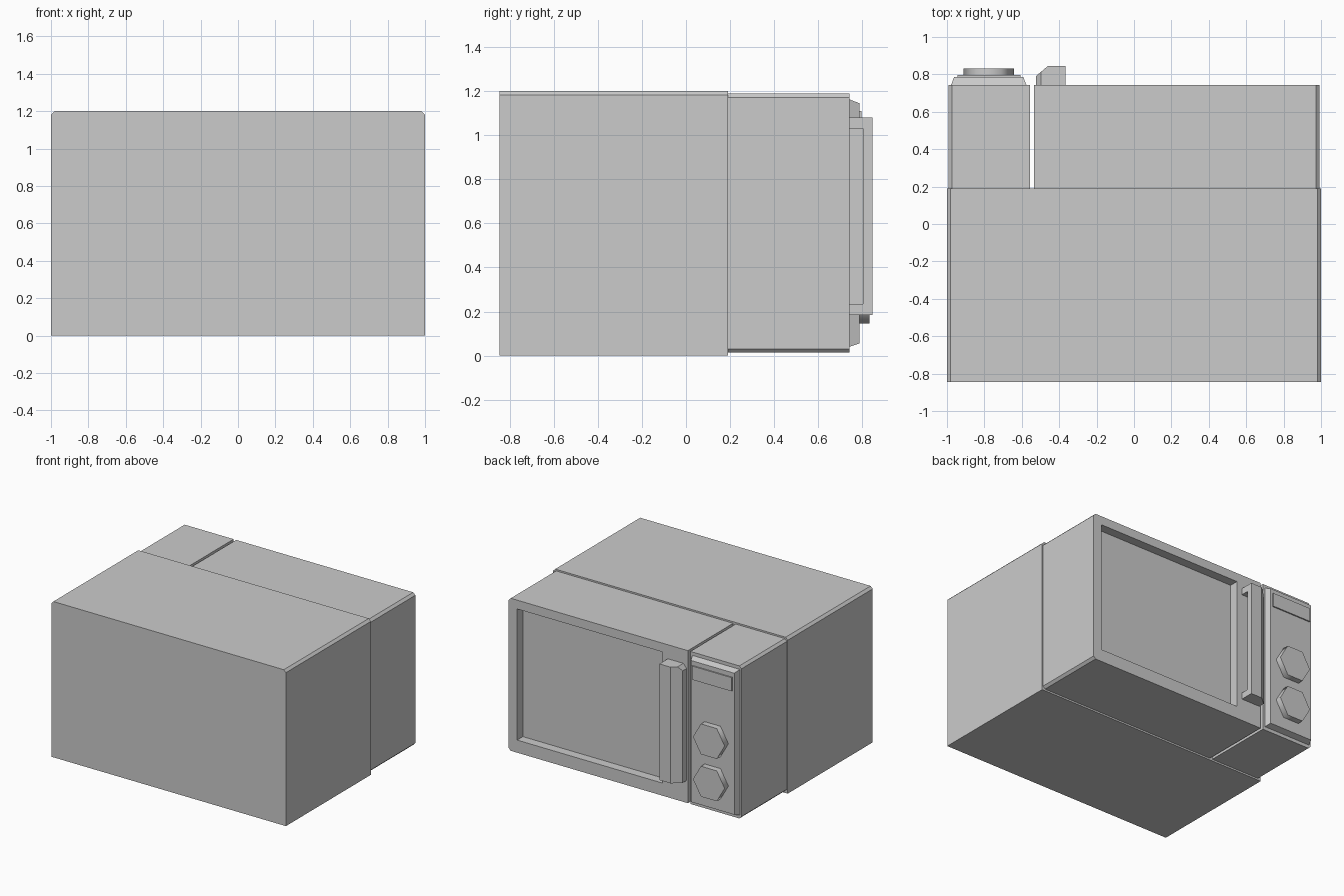
import bpy, bmesh, math
from mathutils import Vector

if "Cube" in bpy.data.objects:
    bpy.data.objects.remove(bpy.data.objects["Cube"])


def add_object(name, bm):
    bmesh.ops.recalc_face_normals(bm, faces=bm.faces)
    mesh = bpy.data.meshes.new(name)
    bm.to_mesh(mesh)
    bm.free()
    ob = bpy.data.objects.new(name, mesh)
    bpy.context.collection.objects.link(ob)
    return ob


def prism(name, base, offset):
    """Extrude a closed outline by an offset vector."""
    bm = bmesh.new()
    face = bm.faces.new([bm.verts.new(p) for p in base])
    res = bmesh.ops.extrude_face_region(bm, geom=[face], use_keep_orig=True)
    verts = [g for g in res["geom"] if isinstance(g, bmesh.types.BMVert)]
    bmesh.ops.translate(bm, verts=verts, vec=Vector(offset))
    return add_object(name, bm)


def box(name, x0, x1, y0, y1, z0, z1):
    return prism(name, [(x0, y0, z0), (x1, y0, z0), (x1, y0, z1), (x0, y0, z1)],
                 (0, y1 - y0, 0))


def cut(ob, cutter):
    mod = ob.modifiers.new("cut", "BOOLEAN")
    mod.operation = "DIFFERENCE"
    mod.solver = "EXACT"
    mod.object = cutter
    cutter.hide_render = True
    cutter.hide_viewport = True


C = 0.018            # small corner chamfer
FRONT, SEAM = 0.742, 0.19

# Rear casing, chamfered along the two top edges
prism("casing", [(x, -0.845, z) for x, z in
                 [(-1, 0), (1, 0), (1, 1.2 - C), (1 - C, 1.2), (-1 + C, 1.2), (-1, 1.2 - C)]],
      (0, SEAM + 0.845, 0))


# Door and control block: outer side chamfered top and bottom
def front_block(name, inner, outer):
    c = math.copysign(C, outer)
    z0, z1 = 0.013, 1.188
    pts = [(inner, z0), (outer - c, z0), (outer, z0 + C),
           (outer, z1 - C), (outer - c, z1), (inner, z1)]
    return prism(name, [(x, SEAM, z) for x, z in pts], (0, FRONT - SEAM, 0))


door = front_block("door", -0.535, 0.992)
front_block("control_block", -0.557, -0.992)

# Sunken window in the door
cut(door, box("window_cutter", -0.32, 0.92, FRONT - 0.07, FRONT + 0.1, 0.11, 1.12))

# Door handle: chamfered bar with a finger slot on the window side
outline = [(-0.365, FRONT), (-0.365, 0.845), (-0.46, 0.845), (-0.525, 0.79), (-0.525, FRONT)]
handle = prism("door_handle", [(x, y, 0.185) for x, y in outline], (0, 0, 0.895))
bm = bmesh.new()
bm.from_mesh(handle.data)
res = bmesh.ops.bisect_plane(bm, geom=bm.verts[:] + bm.edges[:] + bm.faces[:],
                             plane_co=(-0.497, 0.77, 1.08), plane_no=(-0.75, 0, 0.66),
                             clear_outer=True)
rim = [g for g in res["geom_cut"] if isinstance(g, bmesh.types.BMEdge)]
bmesh.ops.holes_fill(bm, edges=rim)
bmesh.ops.recalc_face_normals(bm, faces=bm.faces)
bm.to_mesh(handle.data)
bm.free()
cut(handle, box("slot_cutter", -0.465, -0.3, FRONT - 0.05, 0.803, 0.235, 1.03))

# Control panel plate with sloped rim
bm = bmesh.new()
rings = []
for x0, x1, y, z0, z1 in [(-0.978, -0.575, FRONT, 0.04, 1.162),
                          (-0.962, -0.592, 0.786, 0.055, 1.145)]:
    rings.append([bm.verts.new(p) for p in
                  [(x0, y, z0), (x1, y, z0), (x1, y, z1), (x0, y, z1)]])
for ring in rings:
    bm.faces.new(ring)
for i in range(4):
    j = (i + 1) % 4
    bm.faces.new([rings[0][i], rings[0][j], rings[1][j], rings[1][i]])
add_object("control_panel", bm)

# Display
box("display", -0.945, -0.607, 0.78, 0.796, 1.005, 1.11)

# Two six-sided knobs
for name, z in [("lower_knob", 0.262), ("upper_knob", 0.588)]:
    pts = [(-0.777 + 0.135 * math.cos(a), 0.78, z + 0.135 * math.sin(a))
           for a in (math.tau * k / 6 for k in range(6))]
    knob = prism(name, pts, (0, 0.052, 0))
    bpy.ops.object.select_all(action="DESELECT")
    knob.select_set(True)
    bpy.context.view_layer.objects.active = knob
    bpy.ops.object.shade_smooth_by_angle(angle=math.radians(65))
